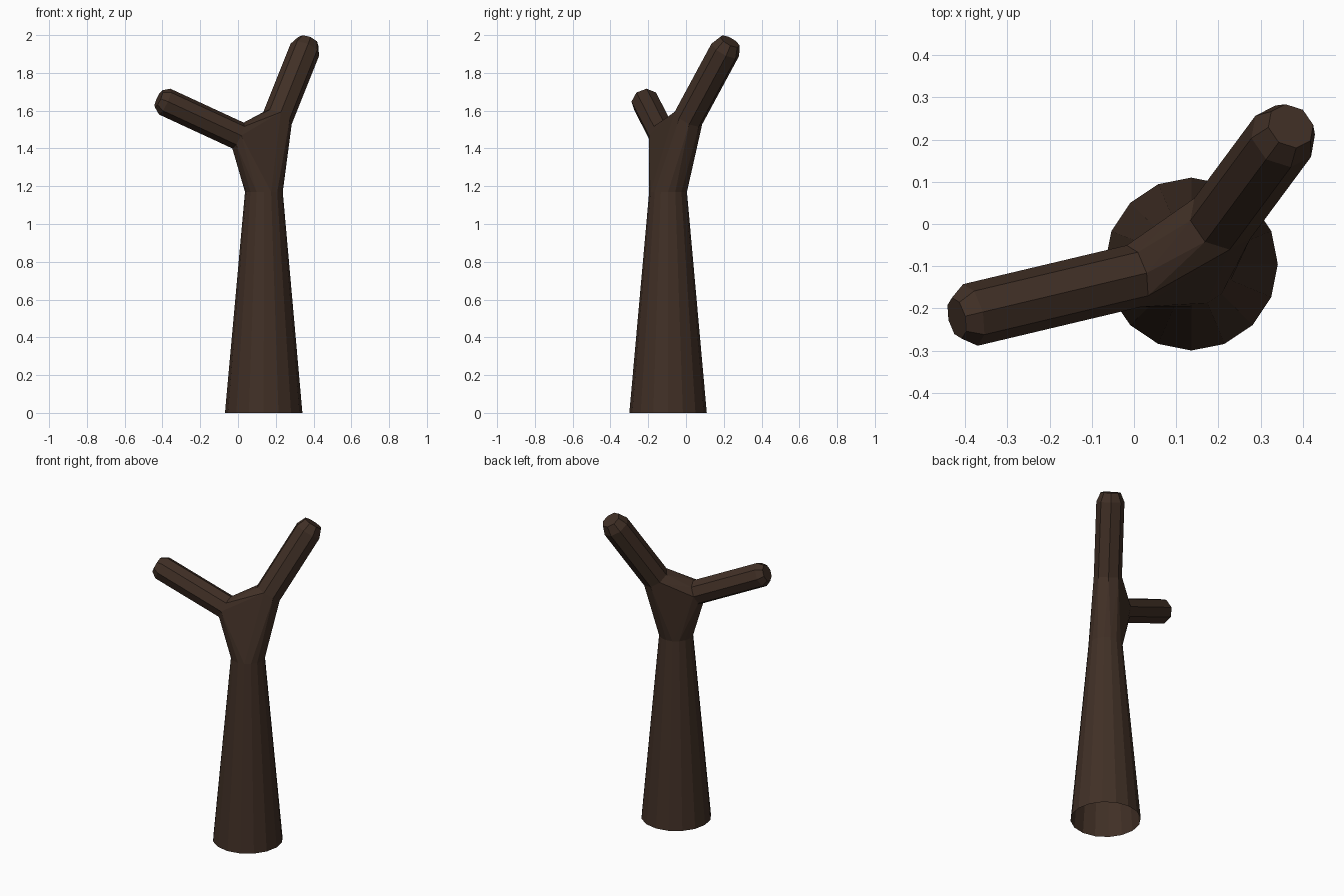
import bpy, bmesh, math
from mathutils import Vector

if "Cube" in bpy.data.objects:
    bpy.data.objects.remove(bpy.data.objects["Cube"])

bark = bpy.data.materials.new("dark brown bark")
bark.diffuse_color = (0.052, 0.029, 0.019, 1)
bark.use_nodes = True
bark.node_tree.nodes["Principled BSDF"].inputs["Base Color"].default_value = bark.diffuse_color


def ring(center, axis, radius, sides):
    """Points of a polygon around an axis."""
    q = Vector(axis).to_track_quat('Z', 'Y')
    return [Vector(center) + q @ Vector((radius * math.cos(2 * math.pi * i / sides),
                                         radius * math.sin(2 * math.pi * i / sides), 0))
            for i in range(sides)]


def finish(name, bm):
    me = bpy.data.meshes.new(name)
    bm.to_mesh(me)
    bm.free()
    me.materials.append(bark)
    bpy.context.collection.objects.link(bpy.data.objects.new(name, me))


def tube(name, rings, cap):
    """Loft rings into a tube, optionally closing the far end."""
    bm = bmesh.new()
    loops = [[bm.verts.new(p) for p in r] for r in rings]
    for a, b in zip(loops, loops[1:]):
        n = len(a)
        for i in range(n):
            j = (i + 1) % n
            bm.faces.new((a[i], a[j], b[j], b[i]))
    if cap:
        f = bm.faces.new(loops[-1])
        bmesh.ops.poke(bm, faces=[f])
    finish(name, bm)


# trunk, open at the bottom
up = (0, 0, 1)
trunk = [ring((0.136, -0.095, 0), up, 0.205, 16),
         ring((0.137, -0.095, 1.17), up, 0.1, 16)]
tube("trunk", trunk, False)


# branches: point on the axis by parameter, full ring, full ring, smaller tip ring
def branch(name, origin, axis, stops):
    o, d = Vector(origin), Vector(axis)
    rings = [ring(o + d * t, d, r, 8) for t, r in stops]
    tube(name, rings, True)
    return rings


tall = branch("tall_branch", (0.265, 0.088, 1.7), (0.40, 0.54, 1),
              [(-0.14, 0.082), (0.222, 0.082), (0.267, 0.058)])
low = branch("low_branch", (-0.2, -0.171, 1.561), (-1, -0.2375, 0.4625),
             [(-0.2, 0.075), (0.188, 0.075), (0.22, 0.05)])

# fork: hull between trunk top and branch roots, open where they join
bm = bmesh.new()
owner = bm.verts.layers.int.new("owner")
for k, pts in enumerate((trunk[-1], tall[0], low[0])):
    for p in pts:
        bm.verts.new(p)[owner] = k
res = bmesh.ops.convex_hull(bm, input=bm.verts[:])
inner = [g for g in res["geom_interior"] if isinstance(g, bmesh.types.BMVert)]
bmesh.ops.delete(bm, geom=inner, context='VERTS')
joints = [f for f in bm.faces if len({v[owner] for v in f.verts}) == 1]
bmesh.ops.recalc_face_normals(bm, faces=bm.faces[:])
bmesh.ops.delete(bm, geom=joints, context='FACES')
finish("fork", bm)
